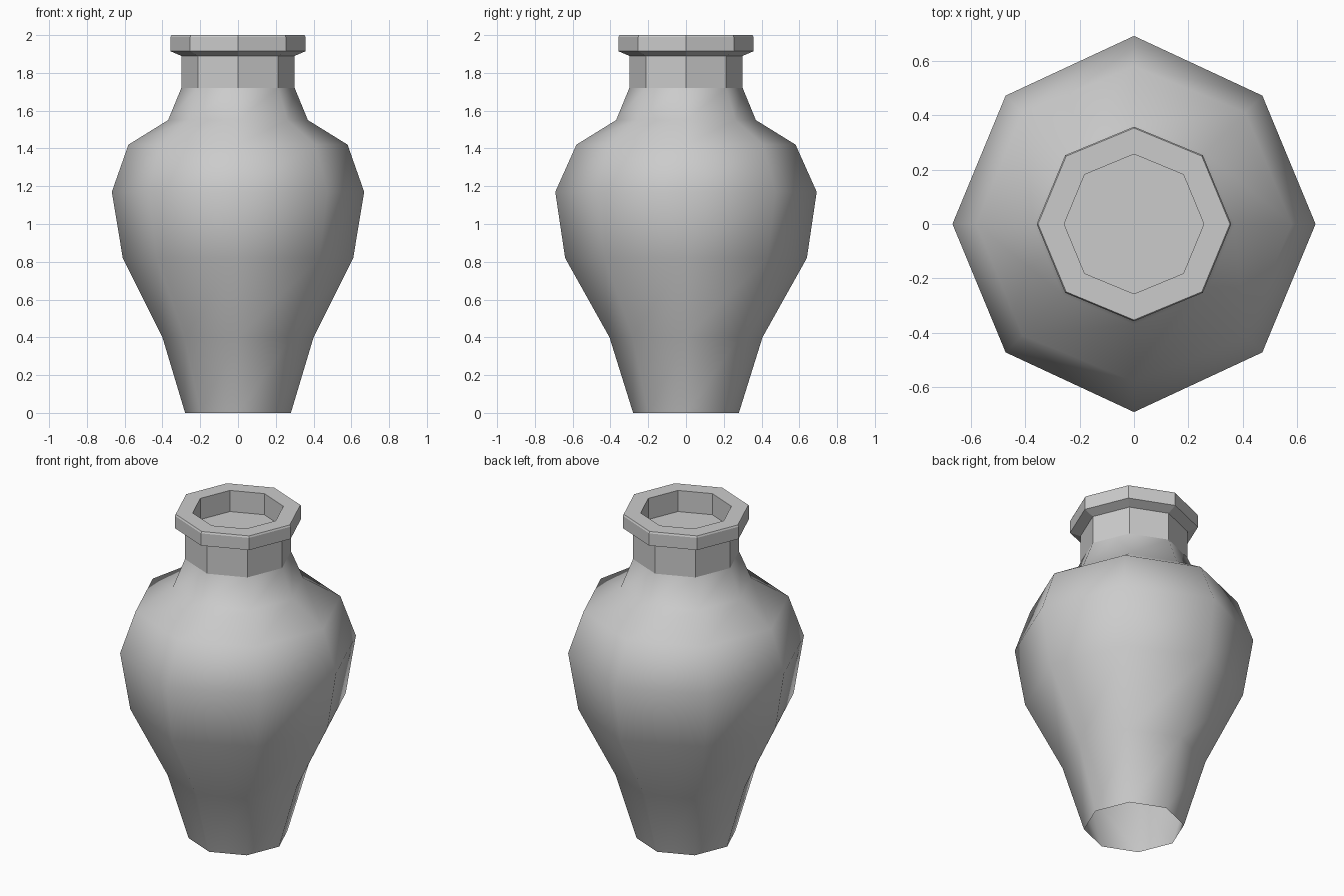
import bpy
import math

if "Cube" in bpy.data.objects:
    bpy.data.objects.remove(bpy.data.objects["Cube"])

SIDES = 8


def turned(name, profile, smooth=False, close_end=False):
    """Revolve (radius on x and diagonals, radius on y, height) points in eight sides."""
    verts, faces = [], []
    for rx, ry, z in profile:
        for i in range(SIDES):
            a = 2 * math.pi * i / SIDES
            r = ry if i % 4 == 2 else rx
            verts.append((r * math.cos(a), r * math.sin(a), z))
    for k in range(len(profile) - 1):
        for i in range(SIDES):
            j = (i + 1) % SIDES
            a, b = k * SIDES, (k + 1) * SIDES
            faces.append((a + i, a + j, b + j, b + i))
    if close_end:
        last = (len(profile) - 1) * SIDES
        faces.append(tuple(range(last, last + SIDES)))
    mesh = bpy.data.meshes.new(name)
    mesh.from_pydata(verts, [], faces)
    mesh.update()
    for p in mesh.polygons:
        p.use_smooth = smooth
    obj = bpy.data.objects.new(name, mesh)
    bpy.context.collection.objects.link(obj)
    return obj


# Smooth hollow body, open underneath
turned("vase_body", [
    (0.28, 0.28, 0.0),
    (0.40, 0.405, 0.40),
    (0.61, 0.64, 0.82),
    (0.668, 0.692, 1.17),
    (0.58, 0.58, 1.42),
    (0.37, 0.37, 1.55),
    (0.30, 0.30, 1.72),
], smooth=True)

# Faceted neck, flared lip and recessed mouth
turned("neck_and_lip", [
    (0.30, 0.30, 1.72),
    (0.30, 0.30, 1.89),
    (0.358, 0.358, 1.915),
    (0.358, 0.358, 1.99),
    (0.353, 0.353, 2.0),
    (0.257, 0.257, 2.0),
    (0.257, 0.257, 1.87),
], close_end=True)
